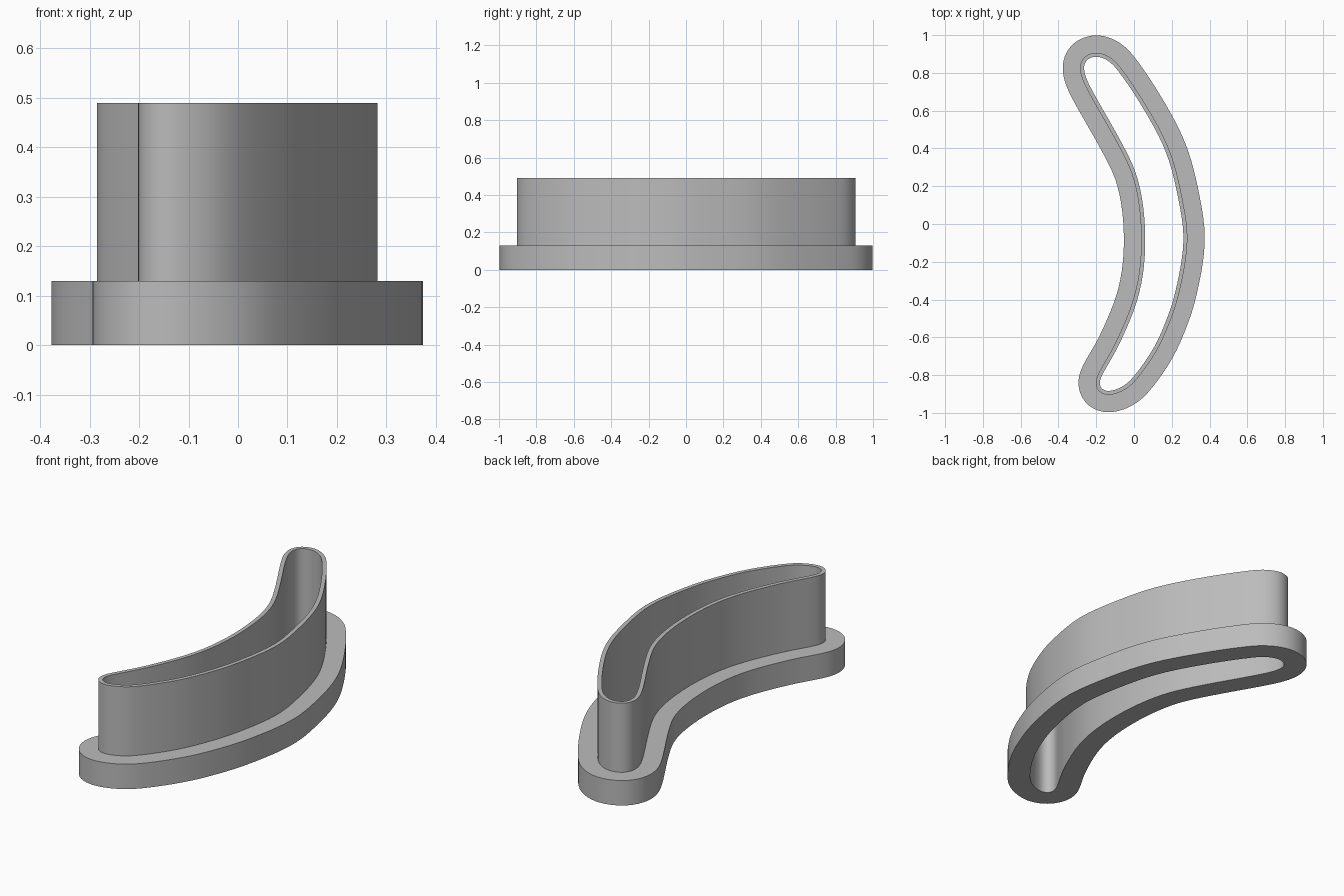
import bpy
import bmesh
import math
from mathutils import Vector

cube = bpy.data.objects.get("Cube")
if cube:
    bpy.data.objects.remove(cube)

FLANGE_Z, TOP_Z = 0.13, 0.49
FLANGE_OUT, WALL = 0.092, 0.021
STEPS = 6

# Outer outline of the upright wall, clockwise from the far tip
OUTLINE = [Vector(p) for p in (
    (-.2, .908), (-.13, .885), (-.07, .828), (.06, .635), (.19, .39),
    (.257, .13), (.285, -.095), (.237, -.376), (.184, -.534), (.12, -.672),
    (.02, -.815), (-.045, -.876), (-.13, -.906), (-.183, -.889),
    (-.203, -.845), (-.188, -.79), (-.1, -.635), (.01, -.36), (.04, -.07),
    (.003, .23), (-.1, .45), (-.253, .72), (-.287, .82), (-.265, .883))]


def smooth_loop(pts):
    """Closed spline through the points, with outward normals."""
    n, out = len(pts), []
    for i in range(n):
        a, b, c, d = (pts[(i + k) % n] for k in (-1, 0, 1, 2))
        span = (c - b).length
        m0 = (c - a) * (span / ((c - b).length + (b - a).length))
        m1 = (d - b) * (span / ((d - c).length + (c - b).length))
        for s in range(STEPS):
            t = s / STEPS
            h = t * t * (3 - 2 * t)
            pos = b * (1 - h) + c * h + m0 * (t * (1 - t) ** 2) - m1 * (t * t * (1 - t))
            out.append(pos)
    # Relax slightly so that the offsets stay clean
    k = len(out)
    for _ in range(4):
        out = [out[i] * .5 + (out[i - 1] + out[(i + 1) % k]) * .25 for i in range(k)]
    normals = []
    for i in range(k):
        t = (out[(i + 1) % k] - out[i - 1]).normalized()
        normals.append(Vector((-t.y, t.x)))
    return out, normals


# Material
grey = bpy.data.materials.new("grey plastic")
grey.use_nodes = True
colour = (0.5, 0.5, 0.5, 1)
grey.diffuse_color = colour
grey.node_tree.nodes["Principled BSDF"].inputs["Base Color"].default_value = colour

# Sweep the stepped cross-section (offset, height) around the outline
SECTION = [(FLANGE_OUT, 0), (FLANGE_OUT, FLANGE_Z), (0, FLANGE_Z),
           (0, TOP_Z), (-WALL, TOP_Z), (-WALL, 0)]
points, normals = smooth_loop(OUTLINE)
bm = bmesh.new()
rings = [[bm.verts.new((*(p + n * off), z)) for p, n in zip(points, normals)]
         for off, z in SECTION]
count = len(points)
for r, ring in enumerate(rings):
    after = rings[(r + 1) % len(rings)]
    for i in range(count):
        j = (i + 1) % count
        bm.faces.new((ring[i], ring[j], after[j], after[i]))
bmesh.ops.recalc_face_normals(bm, faces=bm.faces)
mesh = bpy.data.meshes.new("flanged_cutter")
bm.to_mesh(mesh)
bm.free()
mesh.materials.append(grey)
cutter = bpy.data.objects.new("flanged_cutter", mesh)
bpy.context.collection.objects.link(cutter)

# Smooth curved walls with crisp rims
bpy.ops.object.select_all(action='DESELECT')
bpy.context.view_layer.objects.active = cutter
cutter.select_set(True)
bpy.ops.object.shade_smooth_by_angle(angle=math.radians(30))
